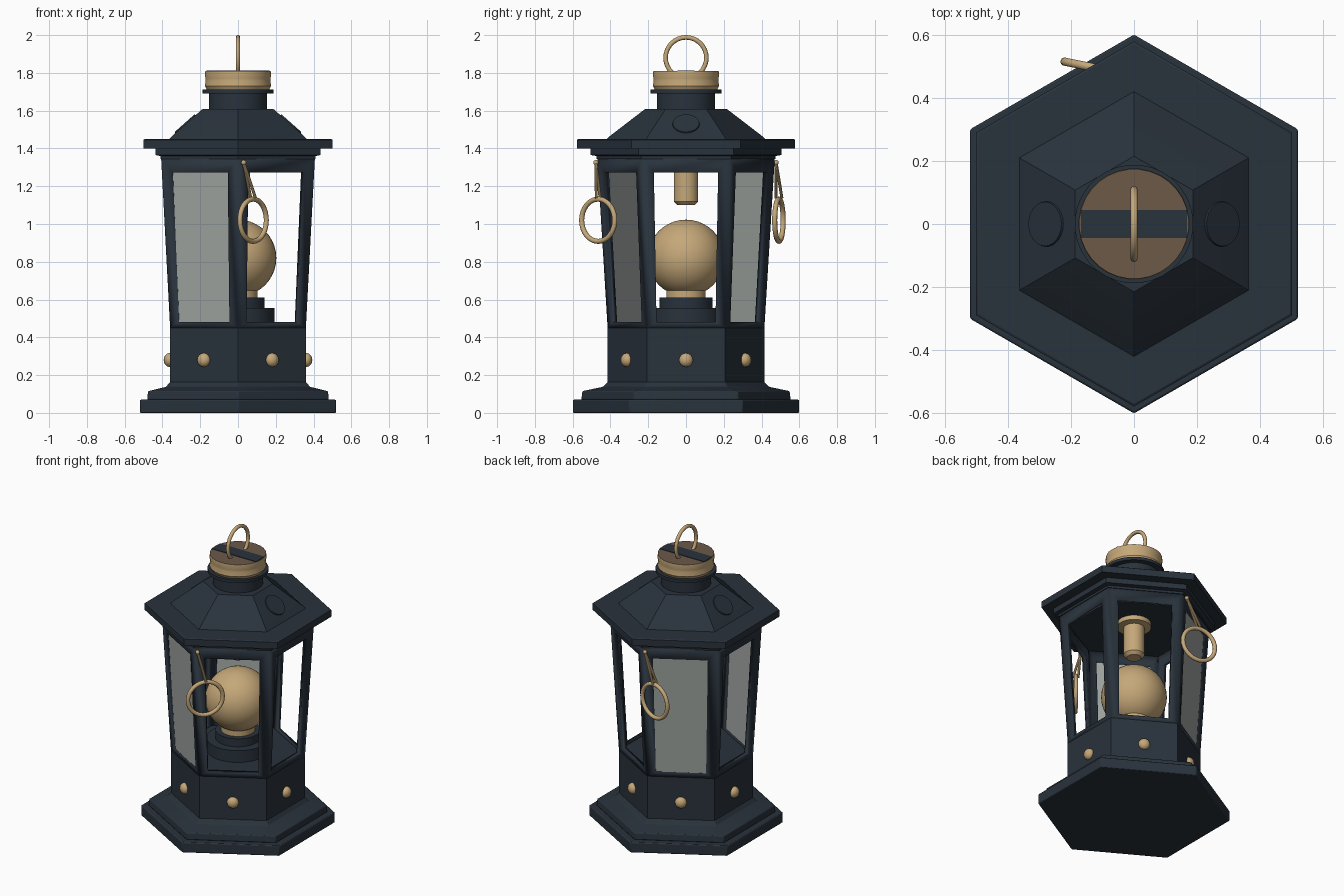
import bpy, bmesh, math
from mathutils import Vector

if "Cube" in bpy.data.objects:
    bpy.data.objects.remove(bpy.data.objects["Cube"])

def material(name, rgb):
    m = bpy.data.materials.new(name)
    m.diffuse_color = (*rgb, 1)
    m.use_nodes = True
    m.node_tree.nodes["Principled BSDF"].inputs["Base Color"].default_value = m.diffuse_color
    return m

DARK = material("dark_blue_metal", (0.022, 0.032, 0.045))
GOLD = material("brass", (0.56, 0.39, 0.19))
GLASS = material("grey_glass", (0.36, 0.39, 0.37))
BROWN = material("brown_metal", (0.15, 0.10, 0.066))

def finish(name, bm, mat, bevel=0, angle=35):
    bmesh.ops.recalc_face_normals(bm, faces=bm.faces)
    me = bpy.data.meshes.new(name)
    bm.to_mesh(me)
    bm.free()
    me.materials.append(mat)
    me.polygons.foreach_set("use_smooth", [True] * len(me.polygons))
    me.set_sharp_from_angle(angle=math.radians(angle))
    ob = bpy.data.objects.new(name, me)
    bpy.context.collection.objects.link(ob)
    if bevel:
        b = ob.modifiers.new("bevel", 'BEVEL')
        b.width, b.segments, b.limit_method = bevel, 2, 'ANGLE'
    return ob

def lathe(name, profile, mat, n=32, bevel=0):
    """Stack of n-sided rings (radius, z), capped; n=6 has corners on the y axis."""
    bm = bmesh.new()
    rings = [[bm.verts.new((r * math.cos(math.tau * (i + .5) / n),
                            r * math.sin(math.tau * (i + .5) / n), z))
              for i in range(n)] for r, z in profile]
    for a, b in zip(rings, rings[1:]):
        for i in range(n):
            j = (i + 1) % n
            bm.faces.new((a[i], a[j], b[j], b[i]))
    bm.faces.new(rings[0])
    bm.faces.new(rings[-1])
    return finish(name, bm, mat, bevel)

def torus(name, center, direction, major, minor, mat):
    """Upright ring whose plane holds z and the given horizontal direction."""
    bm = bmesh.new()
    d, up = Vector(direction).normalized(), Vector((0, 0, 1))
    side, n, k = d.cross(up), 32, 10
    g = []
    for i in range(n):
        a = math.tau * i / n
        out = d * math.cos(a) + up * math.sin(a)
        g.append([bm.verts.new(Vector(center) + out * (major + minor * math.cos(math.tau * j / k))
                               + side * minor * math.sin(math.tau * j / k)) for j in range(k)])
    for i in range(n):
        for j in range(k):
            p, q = g[i], g[(i + 1) % n]
            bm.faces.new((p[j], q[j], q[(j + 1) % k], p[(j + 1) % k]))
    return finish(name, bm, mat, angle=60)

def rod(name, a, b, r, mat, r2=None, n=10):
    a, b = Vector(a), Vector(b)
    bm = bmesh.new()
    bmesh.ops.create_cone(bm, cap_ends=True, segments=n, radius1=r,
                          radius2=r if r2 is None else r2, depth=(b - a).length)
    ob = finish(name, bm, mat)
    ob.rotation_euler = (b - a).to_track_quat('Z', 'Y').to_euler()
    ob.location = (a + b) / 2
    return ob

def ball(name, loc, r, mat, seg=32, scale=(1, 1, 1), turn=0):
    bm = bmesh.new()
    bmesh.ops.create_uvsphere(bm, u_segments=seg, v_segments=seg // 2, radius=r)
    ob = finish(name, bm, mat)
    ob.location, ob.scale, ob.rotation_euler = loc, scale, (0, 0, turn)
    return ob

# Hexagonal foot, plinth and roof
lathe("base_plate", [(0.6, 0), (0.6, 0.07)], DARK, 6, 0.006)
lathe("base_step", [(0.555, 0.07), (0.55, 0.115), (0.44, 0.138), (0.415, 0.165)], DARK, 6, 0.005)
lathe("lower_body", [(0.415, 0.14), (0.415, 0.475)], DARK, 6)
lathe("cornice", [(0.475, 1.345), (0.475, 1.36), (0.505, 1.365), (0.505, 1.405)], DARK, 6)
lathe("eave", [(0.578, 1.40), (0.578, 1.445), (0.57, 1.45)], DARK, 6)
lathe("roof", [(0.425, 1.445), (0.40, 1.468), (0.215, 1.61)], DARK, 6)

# Tapered cage with six window openings, glass in two of them
Z0, Z1 = 0.45, 1.35
def wall_point(k, u, z, inset=0):
    """Point on wall k, u metres along it from its middle."""
    apo = (0.415 + (0.47 - 0.415) * (z - Z0) / (Z1 - Z0)) * math.cos(math.pi / 6) - inset
    a = math.radians(60 * k)
    return Vector((apo * math.cos(a) - u * math.sin(a), apo * math.sin(a) + u * math.cos(a), z))

bm = bmesh.new()
for k in range(6):
    outer = [(-.2075, Z0), (.2075, Z0), (.235, Z1), (-.235, Z1)]
    inner = [(-.156, .48), (.156, .48), (.17, 1.272), (-.17, 1.272)]
    o = [bm.verts.new(wall_point(k, *p)) for p in outer]
    w = [bm.verts.new(wall_point(k, *p)) for p in inner]
    for i in range(4):
        j = (i + 1) % 4
        bm.faces.new((o[i], o[j], w[j], w[i]))
    if k in (2, 4):
        gb = bmesh.new()
        front = [gb.verts.new(wall_point(k, *p, 0.008)) for p in inner]
        back = [gb.verts.new(wall_point(k, *p, 0.017)) for p in inner]
        gb.faces.new(front)
        gb.faces.new(back)
        for i in range(4):
            j = (i + 1) % 4
            gb.faces.new((front[i], front[j], back[j], back[i]))
        finish("glass_pane", gb, GLASS)
bmesh.ops.remove_doubles(bm, verts=bm.verts, dist=0.001)
cage = finish("window_cage", bm, DARK)
s = cage.modifiers.new("thickness", 'SOLIDIFY')
s.thickness, s.offset, s.use_even_offset = 0.03, -1, True

# Studs around the lower body
for k in range(6):
    a = math.radians(60 * k)
    ball("stud", (0.362 * math.cos(a), 0.362 * math.sin(a), 0.28), 0.037, GOLD, 16, (0.85, 1, 1), a)

# Round plates on two roof slopes
for sx in (1, -1):
    p, nrm = Vector((sx * 0.277, 0, 1.528)), Vector((sx * 0.142, 0, 0.16)).normalized()
    rod("roof_plate", p - nrm * 0.01, p + nrm * 0.008, 0.075, DARK, 0.07, 24)

# Chimney neck and cap
lathe("neck", [(0.155, 1.60), (0.155, 1.69), (0.188, 1.692), (0.188, 1.712)], DARK)
cap = lathe("cap", [(0.165, 1.71), (0.176, 1.73), (0.172, 1.76), (0.172, 1.77),
                    (0.176, 1.785), (0.174, 1.81)], GOLD)
cap.data.materials.append(BROWN)
for f in cap.data.polygons:
    if f.normal.z > 0.9:
        f.material_index = 1
bm = bmesh.new()
bmesh.ops.create_cube(bm, size=1)
stripe = finish("cap_stripe", bm, DARK)
stripe.scale, stripe.location = (0.335, 0.09, 0.005), (0, 0, 1.811)
torus("top_handle", (0, 0, 1.88), (0, 1, 0), 0.108, 0.012, GOLD)

# Lamp globe, its holder and the upper fitting
lathe("globe_holder", [(0.195, 0.47), (0.195, 0.555), (0.14, 0.556), (0.14, 0.61)], DARK)
lathe("globe_neck", [(0.105, 0.605), (0.105, 0.66)], GOLD)
ball("globe", (0, 0, 0.82), 0.203, GOLD, 40)
lathe("upper_fitting", [(0.045, 1.10), (0.065, 1.12), (0.065, 1.31), (0.105, 1.315),
                        (0.105, 1.346)], GOLD, 24)

# Hanging side rings, each on a two-strand hook
for name, c, d, top in (("front_ring", (0.08, -0.465, 1.02), (0.08, 0.10, 0), (0.03, -0.477, 1.325)),
                        ("back_ring", (-0.11, 0.492, 1.02), (0.98, -0.2, 0), (-0.025, 0.477, 1.325))):
    torus(name, c, d, 0.112, 0.0135, GOLD)
    ball(name + "_pin", top, 0.014, GOLD, 12)
    side = Vector(d).normalized().cross(Vector((0, 0, 1))) * 0.016
    foot = Vector(c) + Vector((0, 0, 0.118))
    for sgn in (-1, 1):
        rod(name + "_hook", top, foot + side * sgn, 0.008, GOLD)
